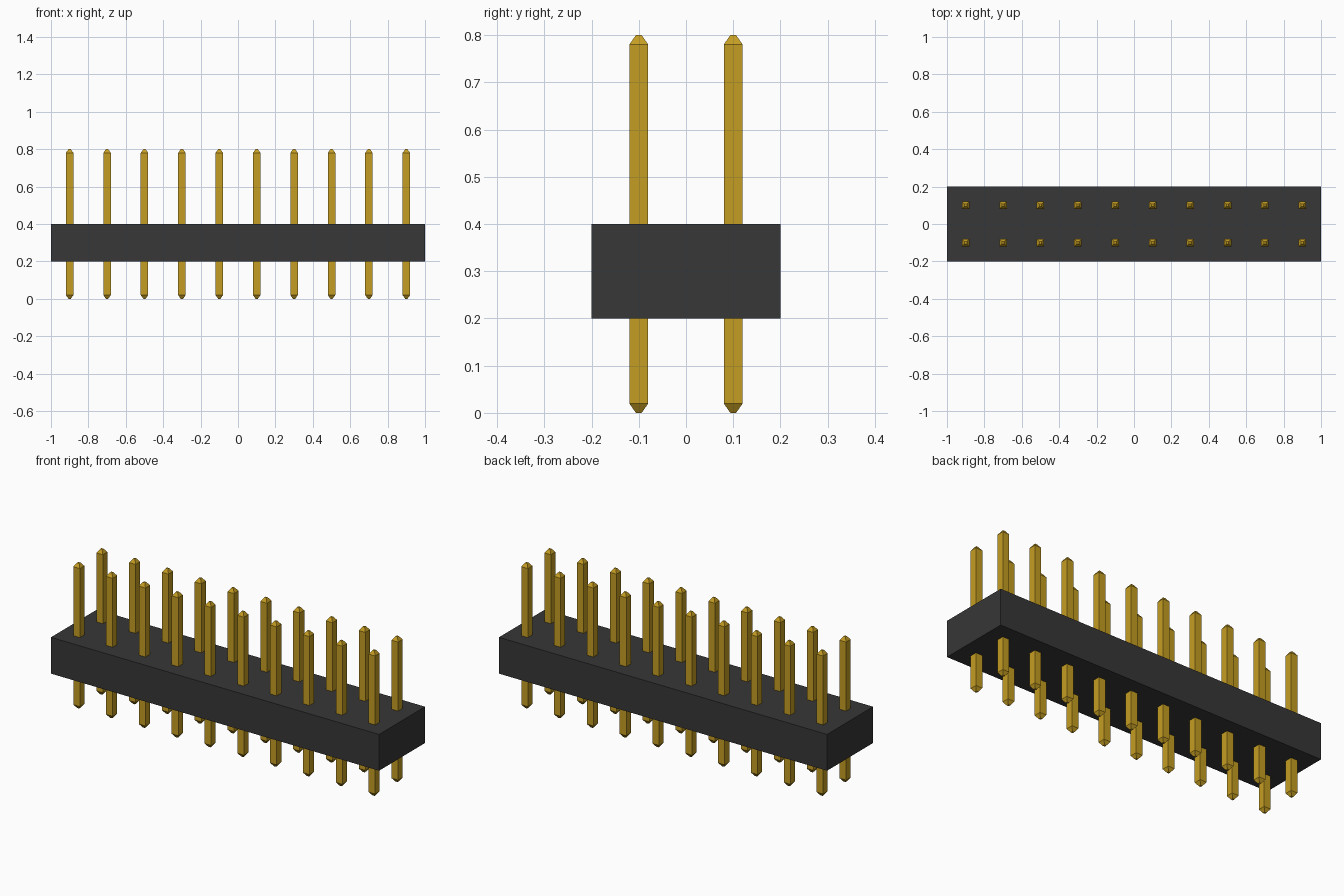
import bpy
import bmesh

cube = bpy.data.objects.get("Cube")
if cube:
    bpy.data.objects.remove(cube, do_unlink=True)


def make_material(name, rgb):
    mat = bpy.data.materials.new(name)
    mat.use_nodes = True
    color = (*rgb, 1.0)
    mat.diffuse_color = color
    mat.node_tree.nodes["Principled BSDF"].inputs["Base Color"].default_value = color
    return mat


def make_object(name, bm, mat, location=(0, 0, 0)):
    mesh = bpy.data.meshes.new(name)
    bmesh.ops.recalc_face_normals(bm, faces=bm.faces)
    bm.to_mesh(mesh)
    bm.free()
    mesh.materials.append(mat)
    obj = bpy.data.objects.new(name, mesh)
    obj.location = location
    bpy.context.collection.objects.link(obj)
    return obj


black = make_material("black plastic", (0.038, 0.038, 0.038))
gold = make_material("gold metal", (0.56, 0.34, 0.016))

# Plastic housing block
bm = bmesh.new()
bmesh.ops.create_cube(bm, size=1.0)
bmesh.ops.scale(bm, vec=(2.0, 0.4, 0.2), verts=bm.verts)
make_object("housing", bm, black, (0, 0, 0.3))

# Square pin with tapered ends, lofted from (height, half width) sections
PIN_PROFILE = [(0.0, 0.006), (0.02, 0.02), (0.78, 0.02), (0.8, 0.006)]
bm = bmesh.new()
rings = [[bm.verts.new((sx * h, sy * h, z))
          for sx, sy in ((-1, -1), (1, -1), (1, 1), (-1, 1))]
         for z, h in PIN_PROFILE]
for low, high in zip(rings, rings[1:]):
    for i in range(4):
        j = (i + 1) % 4
        bm.faces.new((low[i], low[j], high[j], high[i]))
bm.faces.new(rings[0][::-1])
bm.faces.new(rings[-1])
first_pin = make_object("pin_1", bm, gold, (-0.9, -0.1, 0))

# Two rows of ten pins sharing one mesh
for n in range(1, 20):
    row, column = divmod(n, 10)
    pin = bpy.data.objects.new(f"pin_{n + 1}", first_pin.data)
    pin.location = (-0.9 + 0.2 * column, -0.1 + 0.2 * row, 0)
    bpy.context.collection.objects.link(pin)
